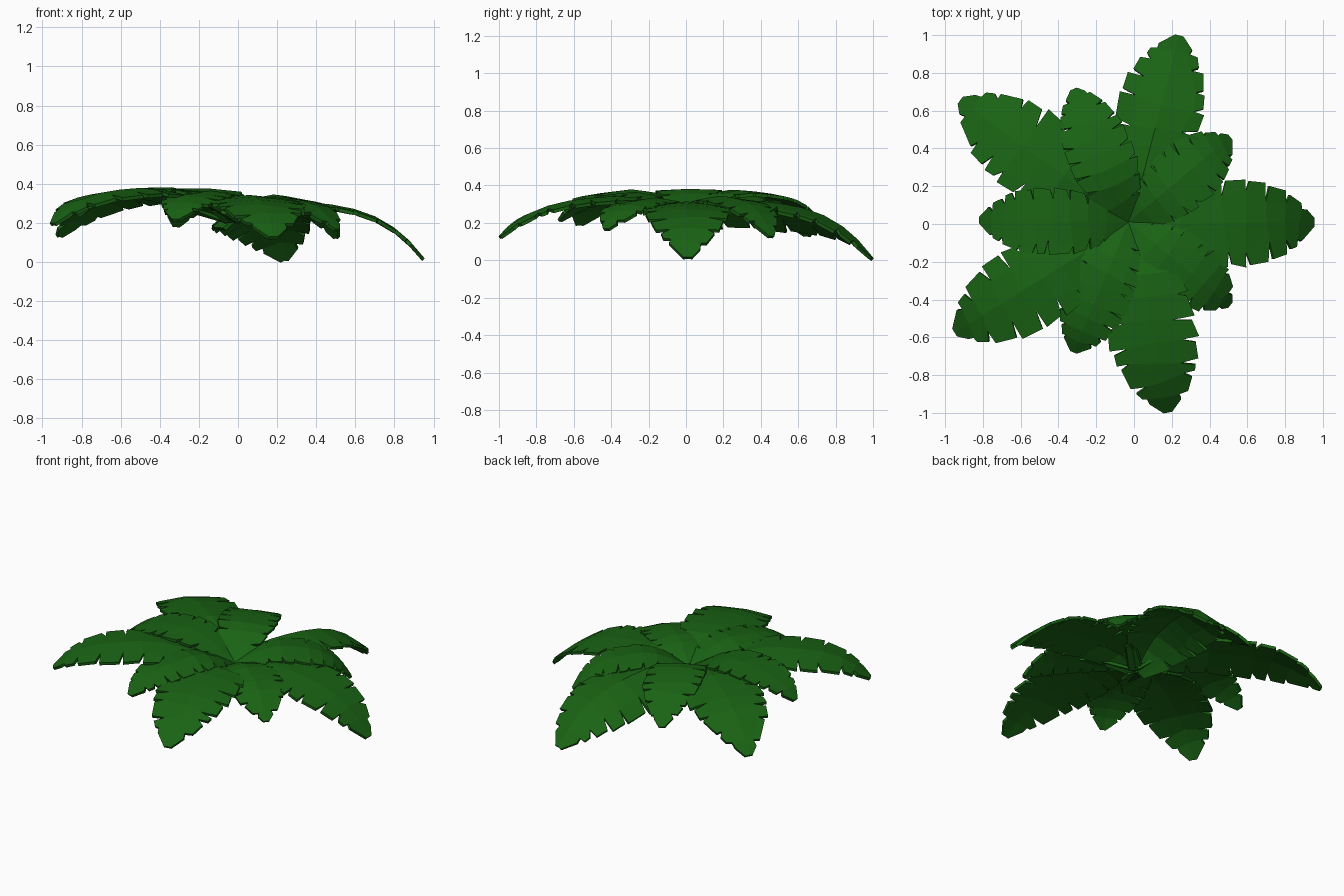
import bpy, bmesh, math, random
from mathutils import Vector

if "Cube" in bpy.data.objects:
    bpy.data.objects.remove(bpy.data.objects["Cube"])

green = bpy.data.materials.new("leaf_green")
green.diffuse_color = (0.010, 0.125, 0.007, 1)
green.use_nodes = True
green.node_tree.nodes["Principled BSDF"].inputs["Base Color"].default_value = green.diffuse_color

OUTLINE = [(0, .25), (.1, .55), (.22, .8), (.42, 1), (.65, 1), (.8, .84), (.92, .5), (1, .1)]
STATIONS = [0, .14, .27, .39, .51, .63, .74, .84, .92, 1]


def width_at(t):
    for (a, wa), (b, wb) in zip(OUTLINE, OUTLINE[1:]):
        if t <= b:
            return wa + (wb - wa) * (t - a) / (b - a)
    return OUTLINE[-1][1]


def leaf(name, base, tip, tip_z, peak, peak_t, half, droop, roll, seed):
    """Arched leaf with torn edges: a spine, a notch line and an outer edge."""
    rng = random.Random(seed)
    bx, by, bz = base
    along = Vector((tip[0] - bx, tip[1] - by, 0))
    side = Vector((-along.y, along.x, 0)).normalized()

    def point(t, f):
        if t < peak_t:
            z = bz + (peak - bz) * math.sin(t / peak_t * math.pi / 2)
        else:
            u = (t - peak_t) / (1 - peak_t)
            z = peak - (peak - tip_z) * (.2 * u + .8 * u ** 3.6)
        w = width_at(t)
        p = Vector((bx, by, z)) + along * t + side * (half * w * f)
        p.z += (-droop * abs(f) ** 1.3 + roll * f) * w * (1 - .5 * t)
        return p

    bm = bmesh.new()
    n = len(STATIONS) - 1
    spine = [bm.verts.new(point(t, 0)) for t in STATIONS]
    for s in (1, -1):
        # notch bottoms, each at its own depth
        cuts = [t + (rng.uniform(-.025, .025) if 0 < i < n else 0)
                for i, t in enumerate(STATIONS)]
        notch = [bm.verts.new(point(t, s * (rng.uniform(.5, .8) if 0 < i < n else .7)))
                 for i, t in enumerate(cuts)]
        for i in range(n):
            # outer edge of each lobe leaves a gap at the notch
            gap = rng.uniform(.008, .018)
            t0 = cuts[i] + (gap + .01 if i else 0)
            t1 = cuts[i + 1] - (gap - .01 if i < n - 1 else 0)
            o0 = bm.verts.new(point(t0, s * rng.uniform(.95, 1.0)))
            o1 = bm.verts.new(point(t1, s * rng.uniform(.98, 1.05)))
            for f in ((spine[i], spine[i + 1], notch[i + 1], notch[i]),
                      (notch[i], notch[i + 1], o1, o0)):
                bm.faces.new(f if s > 0 else f[::-1])
    bm.normal_update()
    for f in bm.faces:
        if f.normal.z < 0:
            f.normal_flip()
    me = bpy.data.meshes.new(name)
    bm.to_mesh(me)
    bm.free()
    ob = bpy.data.objects.new(name, me)
    bpy.context.collection.objects.link(ob)
    me.materials.append(green)
    mod = ob.modifiers.new("thickness", 'SOLIDIFY')
    mod.thickness = .018
    mod.offset = -1


# large outer leaves: tip, tip height, peak height, peak position, droop, roll
LARGE = [((.955, .01), .018, .315, .3, .02, 0),
         ((.24, .998), .018, .325, .3, .12, -.07),
         ((-.92, .655), .14, .37, .4, .04, .02),
         ((-.95, -.575), .2, .38, .5, .04, 0),
         ((.18, -.998), .13, .345, .35, .03, 0)]
for i, (tip, tz, pk, pt, droop, roll) in enumerate(LARGE):
    leaf(f"large_leaf_{i + 1}", (-.02, 0, .22), tip, tz, pk, pt, .23, droop, roll, i + 1)

# small inner leaves
SMALL = [((.51, .46), .13, .345, .4, .03, 0),
         ((-.32, .715), .19, .375, .4, .01, .01),
         ((-.82, .02), .24, .385, .45, .01, 0),
         ((-.32, -.68), .22, .365, .4, .03, 0),
         ((.51, -.43), .17, .335, .4, .03, 0)]
for i, (tip, tz, pk, pt, droop, roll) in enumerate(SMALL):
    leaf(f"small_leaf_{i + 1}", (-.03, .01, .245), tip, tz, pk, pt, .175, droop, roll, i + 20)
